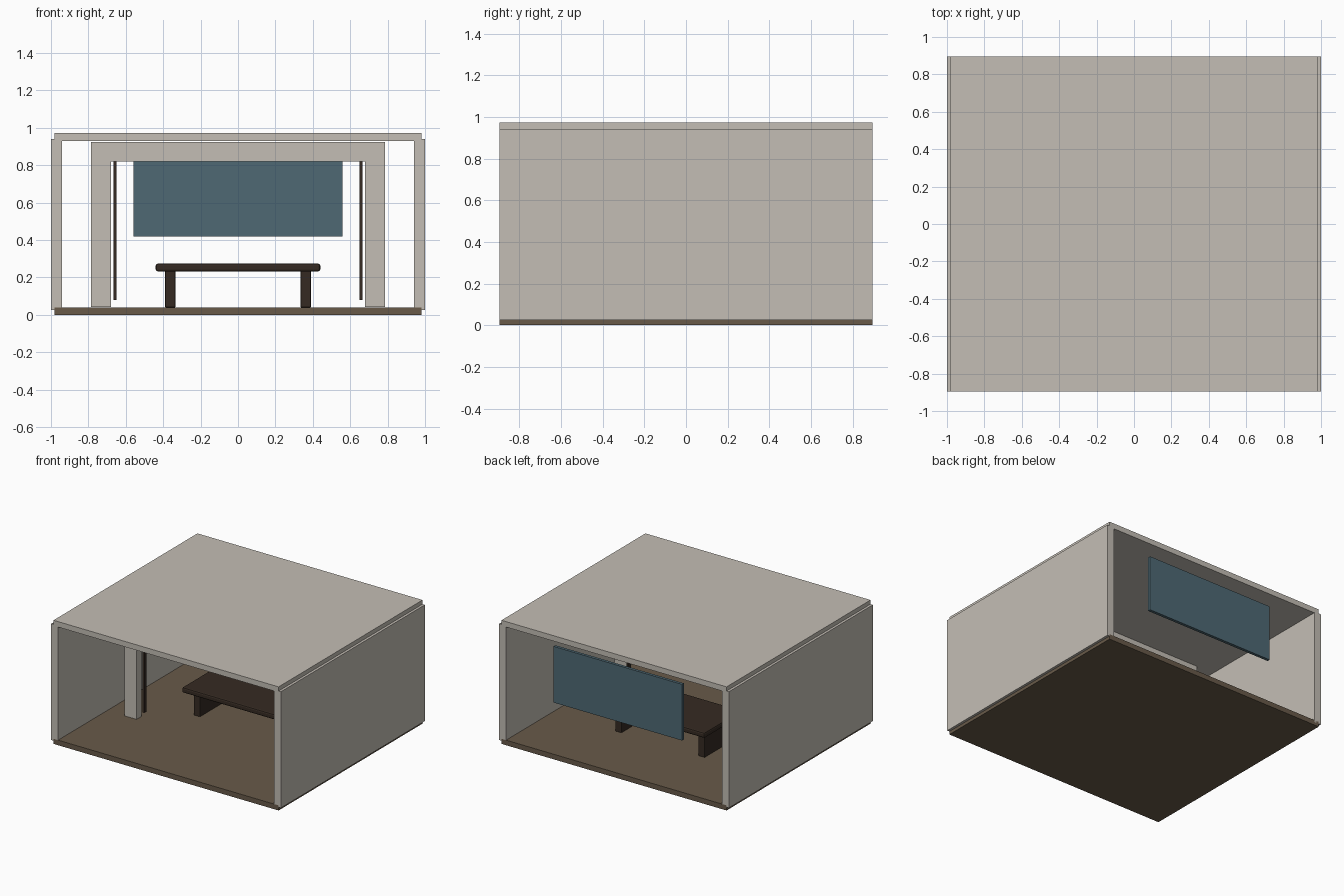
import bpy, bmesh
from mathutils import Vector

if "Cube" in bpy.data.objects:
    bpy.data.objects.remove(bpy.data.objects["Cube"])


def material(name, rgb):
    """Flat colour from sRGB 0-255 values."""
    lin = [((c / 255 + 0.055) / 1.055) ** 2.4 for c in rgb]
    m = bpy.data.materials.new(name)
    m.diffuse_color = (*lin, 1)
    m.use_nodes = True
    m.node_tree.nodes["Principled BSDF"].inputs["Base Color"].default_value = m.diffuse_color
    return m


plaster = material("warm grey plaster", (196, 190, 181))
floor_wood = material("floor wood", (104, 90, 73))
dark_wood = material("dark wood", (53, 42, 34))
glass = material("blue grey panel", (78, 105, 116))


def box(name, xr, yr, zr, mat, bevel=0):
    """Axis-aligned box given by its ranges, with optional rounded edges."""
    lo, hi = Vector((xr[0], yr[0], zr[0])), Vector((xr[1], yr[1], zr[1]))
    bm = bmesh.new()
    bmesh.ops.create_cube(bm, size=1)
    for v in bm.verts:
        v.co = (lo + hi) / 2 + v.co * (hi - lo)
    if bevel:
        bmesh.ops.bevel(bm, geom=bm.edges[:], offset=bevel, segments=2,
                        profile=0.5, affect='EDGES')
    me = bpy.data.meshes.new(name)
    bm.to_mesh(me)
    bm.free()
    me.materials.append(mat)
    ob = bpy.data.objects.new(name, me)
    bpy.context.collection.objects.link(ob)
    return ob


def pair(name, xr, yr, zr, mat, bevel=0):
    """The same box on the left and the right side."""
    box("right_" + name, xr, yr, zr, mat, bevel)
    box("left_" + name, (-xr[1], -xr[0]), yr, zr, mat, bevel)


DEPTH = (-0.895, 0.895)

# Open shell: floor, side walls, roof
box("floor", (-0.98, 0.98), DEPTH, (0, 0.04), floor_wood)
pair("wall", (0.94, 1.0), DEPTH, (0.025, 0.94), plaster)
box("roof", (-0.98, 0.98), DEPTH, (0.93, 0.973), plaster)

# Inner portal frame
FRAME = (-0.29, -0.23)
pair("portal_post", (0.68, 0.785), FRAME, (0.042, 0.82), plaster)
box("portal_beam", (-0.785, 0.785), FRAME, (0.82, 0.925), plaster)

# Slim dark strips along the inside of the portal
pair("portal_strip", (0.65, 0.665), (-0.237, -0.207), (0.08, 0.83), dark_wood)

# Hanging panel at the back
box("back_panel", (-0.56, 0.56), (0.825, 0.848), (0.42, 0.862), glass)

# Bench
box("bench_top", (-0.44, 0.44), (-0.07, 0.40), (0.232, 0.275), dark_wood, 0.012)
pair("bench_leg", (0.335, 0.39), (0.005, 0.325), (0.04, 0.235), dark_wood, 0.004)
